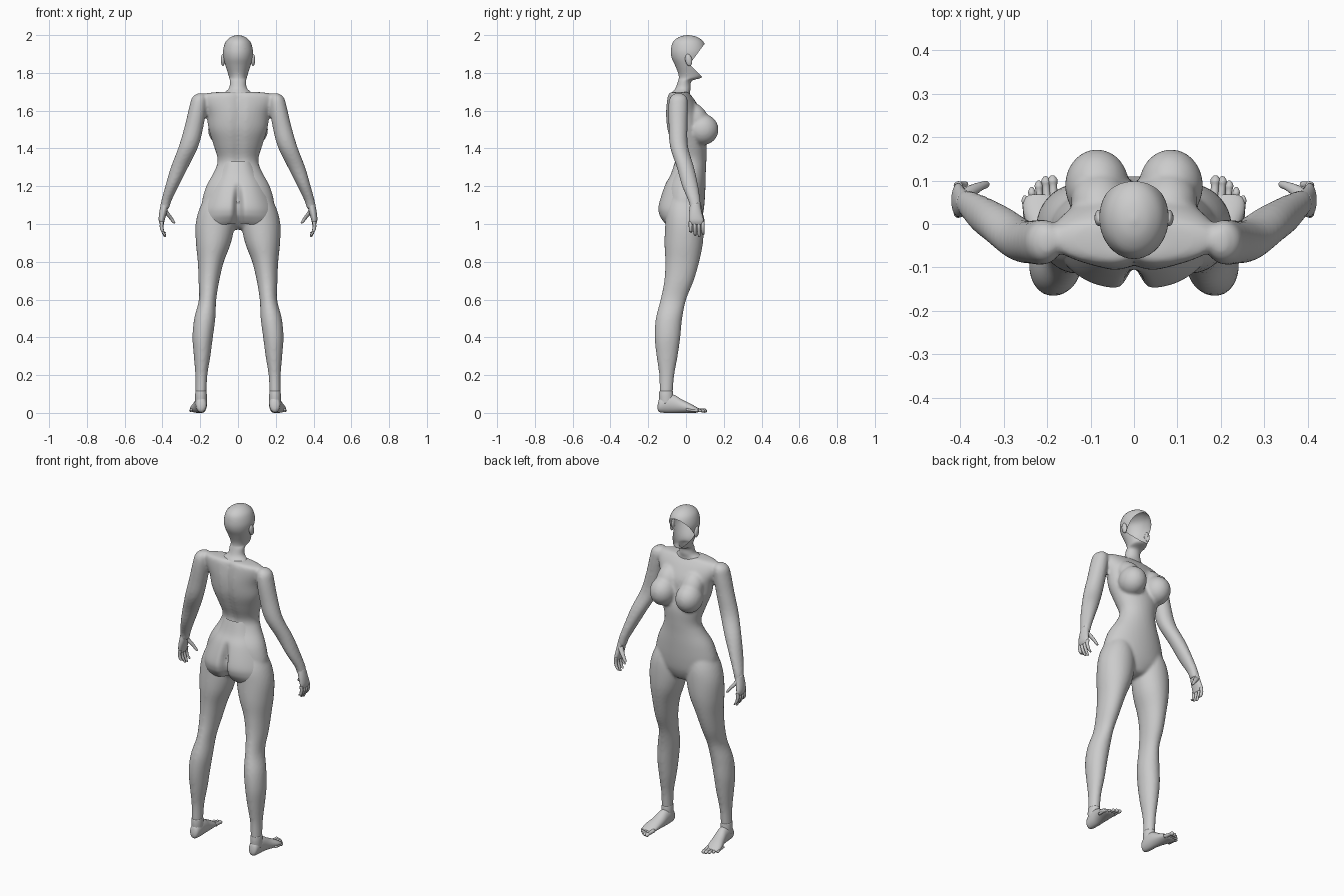
import bpy, bmesh, math
from mathutils import Vector, Matrix

grey = bpy.data.materials.new("plain_grey")
grey.diffuse_color = (0.6, 0.6, 0.6, 1)


def spline(rows, k):
    """Catmull-Rom resampling of rows of numbers."""
    out = []
    for i in range(len(rows) - 1):
        p = [rows[max(0, min(len(rows) - 1, i + j))] for j in (-1, 0, 1, 2)]
        for s in range(k):
            t = s / k
            out.append([0.5 * (2 * b + (c - a) * t + (2 * a - 5 * b + 4 * c - d) * t * t
                               + (3 * b - a - 3 * c + d) * t ** 3) for a, b, c, d in zip(*p)])
    return out + [list(rows[-1])]


def loft(bm, rows, side=1, axis="z", n=28, k=4, groove=0.0):
    """Closed tube through rows of (x, y, z, radius a, radius b)."""
    rings = []
    for x, y, z, ra, rb in spline(rows, k):
        ra, rb, ring = max(ra, 0.001), max(rb, 0.001), []
        for i in range(n):
            t = 2 * math.pi * i / n
            a, b = ra * math.cos(t), rb * math.sin(t)
            if b < 0:
                b += groove * math.exp(-(a / 0.025) ** 2)
            v = (x + a, y + b, z) if axis == "z" else (x + a, y, z + b)
            ring.append(bm.verts.new((v[0] * side, v[1], v[2])))
        rings.append(ring)
    faces = [bm.faces.new((r[i], r[(i + 1) % n], q[(i + 1) % n], q[i]))
             for r, q in zip(rings, rings[1:]) for i in range(n)]
    faces += [bm.faces.new(rings[0]), bm.faces.new(rings[-1])]
    bmesh.ops.recalc_face_normals(bm, faces=faces)


def ball(bm, center, radii, tilt=0.0):
    m = Matrix.Translation(center) @ Matrix.Rotation(tilt, 4, "X") @ Matrix.Diagonal((*radii, 1))
    bmesh.ops.create_uvsphere(bm, u_segments=28, v_segments=18, radius=1, matrix=m)


def finish(bm, name):
    me = bpy.data.meshes.new(name)
    bm.to_mesh(me)
    bm.free()
    me.materials.append(grey)
    me.shade_smooth()
    ob = bpy.data.objects.new(name, me)
    bpy.context.collection.objects.link(ob)
    return ob


# body: torso, chest, legs and arms fused into one skin
body = bmesh.new()
loft(body, [
    (0, -.035, 1.70, .09, .045), (0, -.037, 1.688, .18, .058), (0, -.027, 1.65, .195, .077),
    (0, -.012, 1.58, .168, .098), (0, -.005, 1.50, .155, .098), (0, .015, 1.42, .130, .094),
    (0, .028, 1.34, .108, .080), (0, .020, 1.28, .125, .085), (0, .000, 1.20, .168, .103),
    (0, -.008, 1.11, .192, .106), (0, -.008, 1.04, .180, .095), (0, 0, .985, .08, .06),
    (0, 0, .97, .03, .03)], n=48, groove=0.014)
leg = [
    (.105, -.008, 1.16, .060, .070), (.115, -.008, 1.08, .090, .095),
    (.121, -.008, 1.00, .103, .102), (.130, -.012, .90, .093, .102),
    (.144, -.020, .80, .069, .090), (.154, -.037, .70, .055, .078),
    (.161, -.067, .60, .046, .068), (.176, -.090, .50, .056, .070),
    (.187, -.098, .40, .054, .068), (.190, -.100, .30, .044, .056),
    (.194, -.102, .20, .032, .040), (.196, -.105, .10, .029, .035), (.196, -.105, .05, .027, .032)]
arm = [
    (.198, -.040, 1.692, .015, .020), (.205, -.040, 1.67, .038, .045),
    (.212, -.042, 1.62, .046, .052), (.232, -.042, 1.52, .050, .050),
    (.262, -.037, 1.41, .052, .048), (.310, -.003, 1.30, .046, .046),
    (.350, .022, 1.20, .035, .043), (.380, .045, 1.12, .027, .032), (.388, .050, 1.08, .024, .029)]
for s in (1, -1):
    loft(body, leg, s)
    loft(body, arm, s)
    ball(body, (s * .085, .088, 1.50), (.074, .084, .082))
    ball(body, (s * .080, .055, 1.56), (.065, .060, .085), 0.5)
skin = finish(body, "body")
fuse = skin.modifiers.new("fuse", "REMESH")
fuse.mode = "VOXEL"
fuse.voxel_size = 0.008
fuse.use_smooth_shade = True
relax = skin.modifiers.new("relax", "SMOOTH")
relax.factor = 0.5
relax.iterations = 7

# seat panel: open sheet over the hips, with centre crease and free lower hem
panel = bmesh.new()
prof = spline([(1.33, -.058, .088), (1.26, -.082, .112), (1.20, -.114, .135), (1.10, -.146, .160),
               (1.05, -.143, .172), (1.01, -.125, .180), (.985, -.108, .187)], 5)
cols, rows = 40, []
for z, y, w in prof:
    line = []
    for i in range(cols + 1):
        u = 2 * i / cols - 1
        low = max(0, min(1, (1.22 - z) / 0.1))
        crease = 0.045 * low * math.exp(-(u / 0.13) ** 2)
        hem = 0.02 * (1 - abs(u)) * max(0, (1.05 - z) / 0.065)
        line.append(panel.verts.new((u * w, y + 0.065 * abs(u) ** 3 + crease, z + hem)))
    rows.append(line)
for a, b in zip(rows, rows[1:]):
    for i in range(cols):
        panel.faces.new((a[i], b[i], b[i + 1], a[i + 1]))
finish(panel, "seat_panel")

# head and neck: hollow shell with a wedge-shaped face opening
head = bmesh.new()
loft(head, [
    (0, .010, 2.0, .004, .005), (0, .011, 1.991, .036, .045), (0, .012, 1.965, .065, .080),
    (0, .014, 1.92, .079, .094), (0, .014, 1.88, .077, .090), (0, .018, 1.84, .067, .076),
    (0, .024, 1.80, .054, .066), (0, .022, 1.775, .047, .060), (0, -.006, 1.757, .043, .036),
    (0, -.015, 1.72, .047, .040), (0, -.027, 1.695, .075, .048), (0, -.033, 1.67, .12, .055)], n=40)
apex = Vector((0, .018, 1.845))
upper = Vector((0, -.115, .085)).normalized()
lower = Vector((0, .065, .065)).normalized()
for no in (upper, lower):
    geom = head.verts[:] + head.edges[:] + head.faces[:]
    bmesh.ops.bisect_plane(head, geom=geom, plane_co=apex, plane_no=no)
face = [f for f in head.faces
        if (f.calc_center_median() - apex).dot(upper) < 0 and (f.calc_center_median() - apex).dot(lower) > 0]
bmesh.ops.delete(head, geom=face, context="FACES")
finish(head, "head_and_neck")

for s, tag in ((1, "right"), (-1, "left")):
    # ear
    ear = bmesh.new()
    ball(ear, (s * .080, .014, 1.868), (.011, .018, .032), 0.2)
    finish(ear, "ear_" + tag)

    # hand: palm, four curled fingers and thumb
    hand = bmesh.new()
    loft(hand, [(.386, .048, 1.11, .022, .026), (.397, .050, 1.06, .020, .034),
                (.404, .055, 1.02, .016, .039), (.403, .057, .998, .010, .034)], s, n=20)
    for i, tip in enumerate((.957, .940, .934, .945)):
        y = .024 + .0215 * i
        loft(hand, [(.403, y, 1.012, .009, .010), (.405, y, .985, .0095, .0095),
                    (.398, y + .001, .96, .0085, .0085), (.387, y + .003, tip, .006, .006),
                    (.385, y + .003, tip - .004, .001, .001)], s, n=12)
    loft(hand, [(.395, .060, 1.085, .014, .014), (.375, .075, 1.055, .014, .014),
                (.355, .086, 1.03, .011, .010), (.340, .091, 1.008, .008, .008),
                (.337, .092, 1.002, .001, .001)], s, n=12)
    finish(hand, "hand_" + tag)

    # foot: lofted heel to ball, ankle collar and five toes
    foot = bmesh.new()
    loft(foot, [(.195, -.150, .030, .008, .012), (.195, -.140, .040, .025, .036),
                (.195, -.105, .050, .031, .050), (.197, -.060, .047, .033, .047),
                (.203, -.020, .035, .037, .035), (.212, .025, .024, .042, .024),
                (.215, .055, .016, .038, .015), (.215, .068, .014, .025, .009)], s, axis="y", n=24)
    loft(foot, [(.196, -.105, .115, .029, .036), (.196, -.105, .09, .031, .038),
                (.196, -.103, .05, .030, .038)], s, n=24)
    for i, tip in enumerate((.110, .108, .098, .083, .064)):
        x, r = .187 + .016 * i, .0115 - .001 * i
        loft(foot, [(x - .004, tip - .065, .017, r, r), (x - .001, tip - .025, .013, r * .8, r * .8),
                    (x, tip - .010, .012, r, r), (x, tip, .010, r * .5, r * .5),
                    (x, tip + .002, .010, .001, .001)], s, axis="y", n=12)
    finish(foot, "foot_" + tag)
